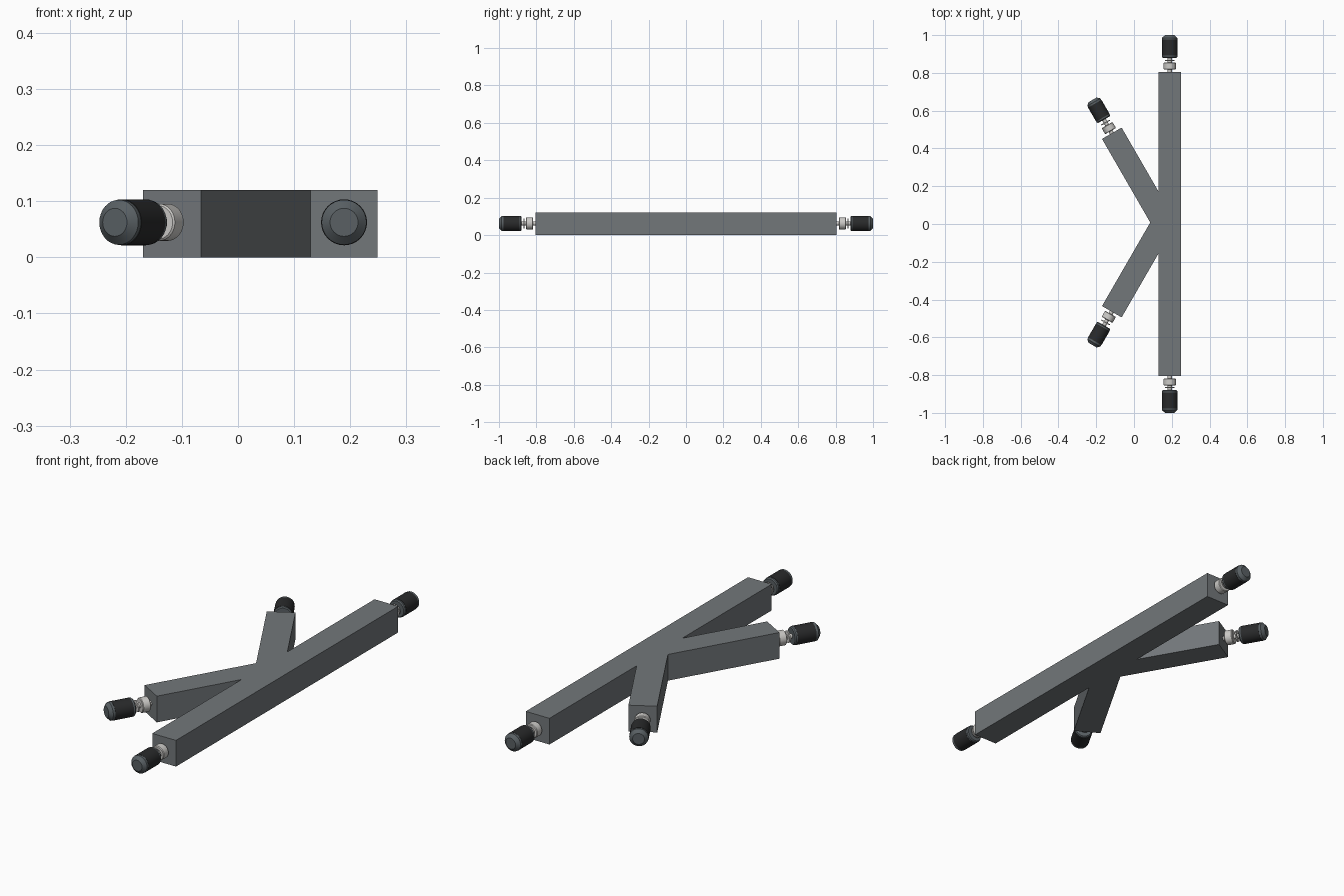
import bpy, bmesh, math
from mathutils import Vector

if "Cube" in bpy.data.objects:
    bpy.data.objects.remove(bpy.data.objects["Cube"])


def material(name, r, g, b):
    m = bpy.data.materials.new(name)
    m.diffuse_color = (r, g, b, 1)
    m.use_nodes = True
    m.node_tree.nodes["Principled BSDF"].inputs["Base Color"].default_value = m.diffuse_color
    return m


FRAME = material("frame grey", 0.17, 0.185, 0.195)
RUBBER = material("black rubber", 0.022, 0.023, 0.024)
TRIM = material("dark trim grey", 0.10, 0.117, 0.127)
METAL = material("pale metal", 0.60, 0.59, 0.57)


def finish(name, bm, mat):
    bmesh.ops.recalc_face_normals(bm, faces=bm.faces[:])
    mesh = bpy.data.meshes.new(name)
    bm.to_mesh(mesh)
    bm.free()
    mesh.materials.append(mat)
    ob = bpy.data.objects.new(name, mesh)
    bpy.context.collection.objects.link(ob)
    return ob


def lathe(name, profile, origin, direction, mat, segments=32):
    """Closed solid from (distance along axis, radius) pairs."""
    axis = Vector(direction).normalized()
    up = Vector((0, 0, 1))
    side = axis.cross(up)
    bm = bmesh.new()
    rings = []
    for t, r in profile:
        ring = []
        for i in range(segments):
            a = 2 * math.pi * i / segments
            offset = side * math.cos(a) * r + up * math.sin(a) * r
            ring.append(bm.verts.new(Vector(origin) + axis * t + offset))
        rings.append(ring)
    for lo, hi in zip(rings, rings[1:]):
        for i in range(segments):
            j = (i + 1) % segments
            bm.faces.new((lo[i], lo[j], hi[j], hi[i]))
    bm.faces.new(rings[0])
    bm.faces.new(rings[-1])
    ob = finish(name, bm, mat)
    ob.data.polygons.foreach_set("use_smooth", [True] * len(ob.data.polygons))
    ob.data.set_sharp_from_angle(angle=math.radians(30))
    return ob


# Frame: long bar with two slanted arms, extruded from one outline
H = 0.12
X0, X1, HALF = 0.129, 0.249, 0.805
CY = 0.008                      # arms sit slightly off the bar's middle
EX, EY = -0.1175, 0.4725        # middle of an arm's end
c, s = math.cos(math.radians(30)), math.sin(math.radians(30))
hw = 0.06
inner = (EX - hw * c, EY - hw * s)
outer = (EX + hw * c, EY + hw * s)
root_y = outer[1] - (X0 - outer[0]) * c / s
notch_x = inner[0] + inner[1] * s / c
outline = [(X1, -HALF), (X1, HALF), (X0, HALF),
           (X0, CY + root_y), (outer[0], CY + outer[1]),
           (inner[0], CY + inner[1]), (notch_x, CY),
           (inner[0], CY - inner[1]), (outer[0], CY - outer[1]),
           (X0, CY - root_y), (X0, -HALF)]
bm = bmesh.new()
base = bm.faces.new([bm.verts.new((x, y, 0)) for x, y in outline])
top = bmesh.ops.extrude_face_region(bm, geom=[base])["geom"]
bmesh.ops.translate(bm, vec=(0, 0, H),
                    verts=[v for v in top if isinstance(v, bmesh.types.BMVert)])
finish("frame", bm, FRAME)


# Coupling and rubber grip at each bar end
def end_fitting(label, origin, direction, extra=0.0):
    def part(name, profile, mat, shift=0.0):
        lathe(f"{label}_{name}", [(t + shift, r) for t, r in profile],
              origin, direction, mat)

    part("pin", [(-0.01, 0.011), (0.09 + extra, 0.011)], METAL)
    part("collar", [(0.013, 0.030), (0.016, 0.033), (0.047, 0.033),
                    (0.050, 0.030)], METAL)
    part("washer", [(0.058, 0.026), (0.064, 0.026)], METAL, extra / 2)
    part("grip_base", [(0.074, 0.036), (0.079, 0.040), (0.087, 0.040)],
         TRIM, extra)
    part("grip", [(0.086, 0.041), (0.171, 0.041)], RUBBER, extra)
    part("grip_tip", [(0.170, 0.040), (0.181, 0.040), (0.195, 0.025)],
         TRIM, extra)


ZC = 0.0625
XC = (X0 + X1) / 2
for side, sign in (("back", 1), ("front", -1)):
    end_fitting(f"{side}_bar", (XC, sign * HALF, ZC), (0, sign, 0))
    end_fitting(f"{side}_arm", (EX, CY + sign * EY, ZC), (-s, sign * c, 0), 0.009)
